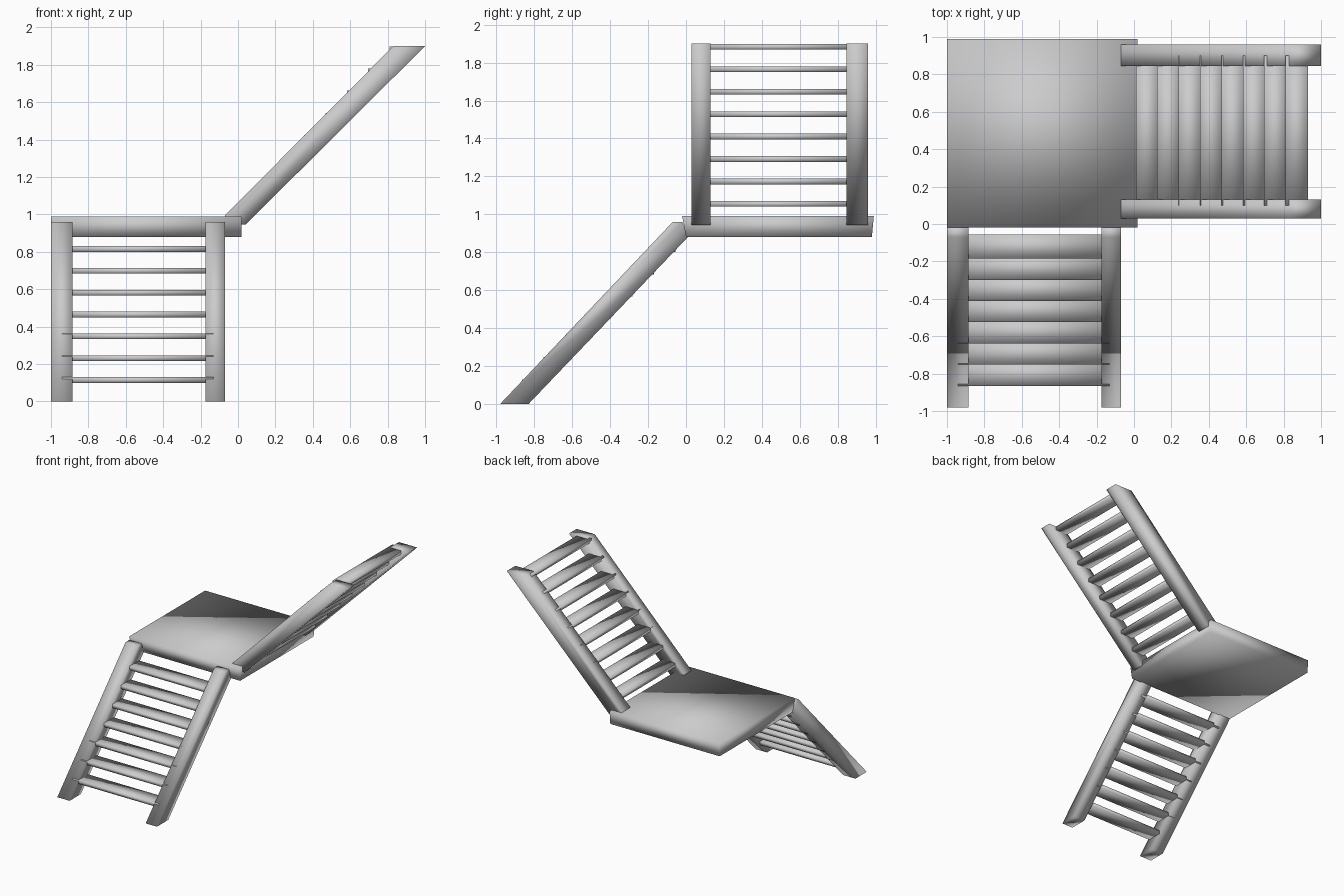
import bpy, bmesh

if "Cube" in bpy.data.objects:
    bpy.data.objects.remove(bpy.data.objects["Cube"])

grey = bpy.data.materials.new("plain grey")
grey.diffuse_color = (0.6, 0.6, 0.6, 1)
grey.use_nodes = True
grey.node_tree.nodes["Principled BSDF"].inputs["Base Color"].default_value = grey.diffuse_color


def prism(name, profile, axis, lo, hi):
    """Extrude a side profile: axis 'x' takes (y, z) points, axis 'y' takes (x, z)."""
    place = (lambda p, t: (t, p[0], p[1])) if axis == 'x' else (lambda p, t: (p[0], t, p[1]))
    bm = bmesh.new()
    a = [bm.verts.new(place(p, lo)) for p in profile]
    b = [bm.verts.new(place(p, hi)) for p in profile]
    bm.faces.new(a)
    bm.faces.new(b[::-1])
    n = len(profile)
    for i in range(n):
        j = (i + 1) % n
        bm.faces.new((a[i], b[i], b[j], a[j]))
    bmesh.ops.recalc_face_normals(bm, faces=bm.faces)
    for f in bm.faces:
        f.smooth = True  # soft shading across the simple blocks
    me = bpy.data.meshes.new(name)
    bm.to_mesh(me)
    bm.free()
    me.materials.append(grey)
    ob = bpy.data.objects.new(name, me)
    bpy.context.collection.objects.link(ob)
    return ob


def tread(name, axis, start, depth, z, lo, hi, thick=0.03):
    prism(name, [(start, z - thick / 2), (start + depth, z - thick / 2),
                 (start + depth, z + thick / 2), (start, z + thick / 2)], axis, lo, hi)


# Landing, front edge slightly undercut
prism("landing", [(0.0, 0.88), (0.98, 0.88), (0.99, 0.99), (-0.02, 0.99)], 'x', -1.0, 0.02)

# Lower flight: climbs towards +y
lower = [(-0.98, 0), (-0.83, 0), (0.01, 0.88), (-0.02, 0.96), (-0.07, 0.96)]
for side, lo, hi in (("left", -1.0, -0.885), ("right", -0.175, -0.07)):
    prism("lower_stringer_" + side, lower, 'x', lo, hi)
for k in range(7):
    tread(f"lower_tread_{k + 1}", 'x', -0.865 + 0.1133 * k, 0.13, 0.115 + 0.1167 * k, -0.94, -0.13)

# Upper flight: climbs towards +x
upper = [(-0.07, 0.945), (0.04, 0.945), (1.0, 1.9), (0.83, 1.9), (-0.07, 0.995)]
for side, lo, hi in (("front", 0.03, 0.13), ("back", 0.845, 0.96)):
    prism("upper_stringer_" + side, upper, 'y', lo, hi)
for k in range(8):
    tread(f"upper_tread_{k + 1}", 'y', 0.01 + 0.1143 * k, 0.12, 1.055 + 0.1183 * k, 0.10, 0.90)
